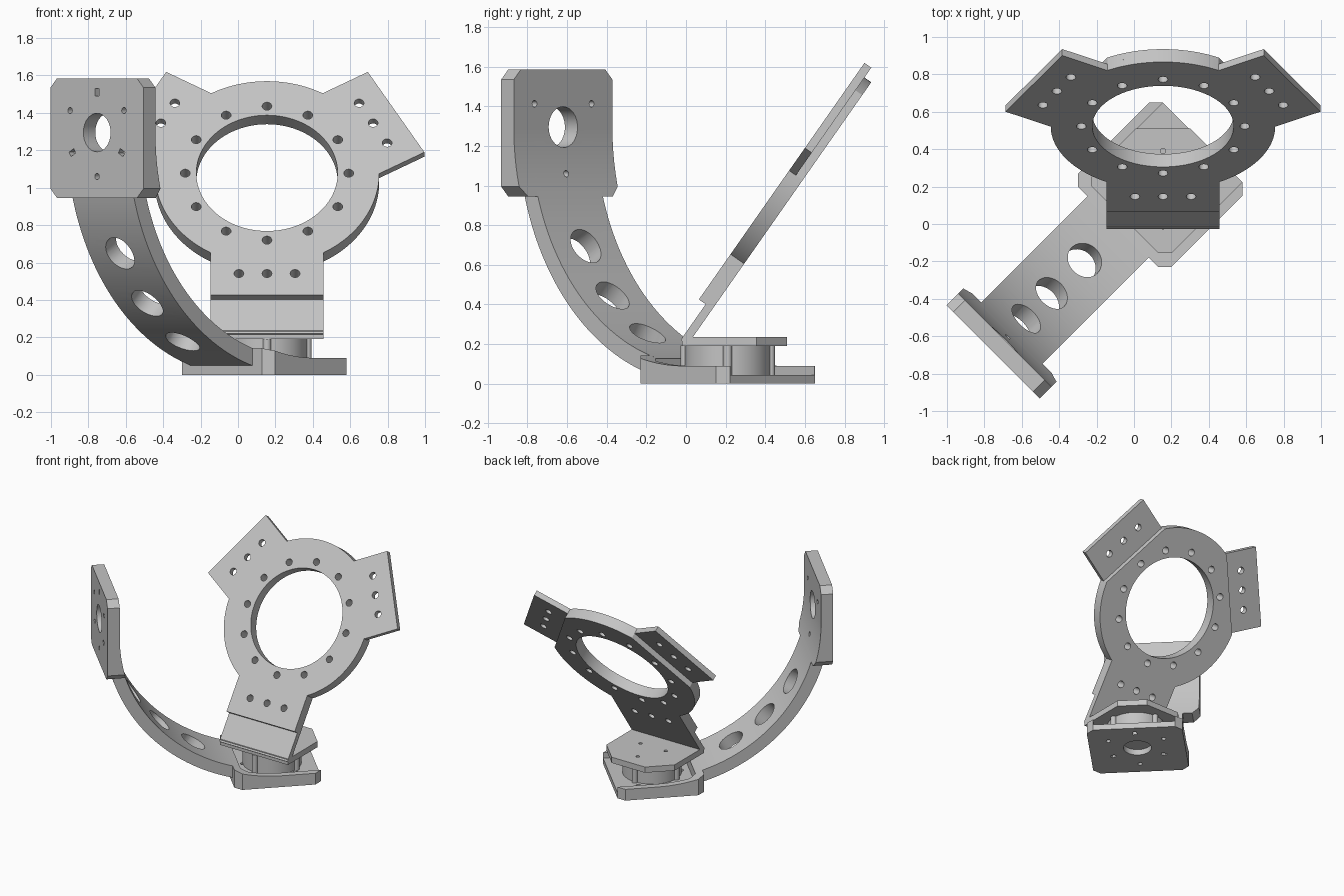
import bpy, bmesh
from math import sin, cos, pi, radians, sqrt, asin
from mathutils import Matrix, Vector

cube = bpy.data.objects.get("Cube")
if cube:
    bpy.data.objects.remove(cube, do_unlink=True)

grey = bpy.data.materials.new("light_grey")
grey.use_nodes = True
grey.diffuse_color = (0.55, 0.55, 0.55, 1)
grey.node_tree.nodes["Principled BSDF"].inputs["Base Color"].default_value = grey.diffuse_color


def frame(x, y, origin):
    """Matrix whose local x and y run along the given directions."""
    x, y = Vector(x).normalized(), Vector(y).normalized()
    m = Matrix((x, y, x.cross(y))).transposed().to_4x4()
    m.translation = origin
    return m


def prism(name, shapes, matrix):
    """Extrude each (outline, low, high) along the local z of the frame."""
    bm = bmesh.new()
    for pts, low, high in shapes:
        bottom = [bm.verts.new((p[0], p[1], low)) for p in pts]
        top = [bm.verts.new((p[0], p[1], high)) for p in pts]
        bm.faces.new(bottom)
        bm.faces.new(top)
        for i in range(len(pts)):
            j = (i + 1) % len(pts)
            bm.faces.new((bottom[i], bottom[j], top[j], top[i]))
    bmesh.ops.recalc_face_normals(bm, faces=bm.faces)
    bm.transform(matrix)
    mesh = bpy.data.meshes.new(name)
    bm.to_mesh(mesh)
    bm.free()
    mesh.materials.append(grey)
    ob = bpy.data.objects.new(name, mesh)
    bpy.context.collection.objects.link(ob)
    return ob


def boolean(ob, cutter, operation="DIFFERENCE"):
    cutter.hide_render = True
    mod = ob.modifiers.new("cut", "BOOLEAN")
    mod.operation, mod.object, mod.solver = operation, cutter, "EXACT"
    bpy.context.view_layer.objects.active = ob
    bpy.ops.object.modifier_apply(modifier=mod.name)


def discard(*obs):
    for ob in obs:
        bpy.data.objects.remove(ob, do_unlink=True)


def arc(cx, cy, r, start, end, n):
    return [(cx + r * cos(start + (end - start) * i / n),
             cy + r * sin(start + (end - start) * i / n)) for i in range(n + 1)]


def circle(cx, cy, r, n=24):
    return arc(cx, cy, r, 0, 2 * pi, n)[:-1]


def chamfered(x0, x1, y0, y1, c):
    return [(x0 + c, y0), (x1 - c, y0), (x1, y0 + c), (x1, y1 - c),
            (x1 - c, y1), (x0 + c, y1), (x0, y1 - c), (x0, y0 + c)]


# ---- Curved arm with an end plate and a base plate, turned 45 degrees
CORNER = Vector((-0.754, -0.684, 0))
OUT, UP = Vector((1, 1, 0)).normalized(), Vector((0, 0, 1))
SIDE = UP.cross(OUT)
R_OUT, R_IN = 1.295, 1.205
NEAR, FAR, HALF = 0.945, 1.585, 0.352
section = frame(OUT, UP, CORNER)

arm = prism("curved_arm", [(arc(R_OUT, R_OUT, R_OUT, radians(195), radians(255), 32)
                            + arc(R_OUT, R_OUT, R_IN, radians(255), radians(195), 32),
                            -0.232, 0.232)], section)
for deg in (210, 225, 240):
    ray = OUT * cos(radians(deg)) + UP * sin(radians(deg))
    centre = CORNER + (OUT + UP) * R_OUT
    drill = prism("arm_drill", [(circle(0, 0, 0.097, 40), 1.0, 1.5)],
                  frame(SIDE, ray.cross(SIDE), centre))
    boolean(arm, drill)
    discard(drill)

# Plate section: flat outside, inside follows the arm and then runs straight
low = asin((R_OUT - NEAR) / R_IN)
plate_section = [(0, FAR), (0, NEAR)] + arc(R_OUT, R_OUT, R_IN, pi + low, pi, 12) + [(R_OUT - R_IN, FAR)]


def plate(name, along, thick):
    """A chamfered plate with a centre hole, three screw holes and three slots."""
    ob = prism(name, [(plate_section, -HALF, HALF)], frame(thick, along, CORNER))
    face = frame(SIDE, along, CORNER)
    sign = 1 if face.col[2].xyz.dot(thick) > 0 else -1
    blank = prism("blank", [(chamfered(-HALF, HALF, NEAR, FAR, 0.05), -0.5, 0.5)], face)
    boolean(ob, blank, "INTERSECT")
    holes = [(circle(0, R_OUT, 0.103, 40), -0.3, 0.3)]
    for k in range(3):
        a = radians(30 + 120 * k)
        holes.append((circle(0.235 * cos(a), R_OUT + 0.235 * sin(a), 0.017, 16), -0.3, 0.3))
        b = a + pi / 3
        slot = [(r * cos(b) - t * sin(b), R_OUT + r * sin(b) + t * cos(b))
                for r, t in ((0.195, -0.014), (0.235, -0.014), (0.235, 0.014), (0.195, 0.014))]
        holes.append((slot, *sorted((-0.1 * sign, 0.035 * sign))))
    drill = prism("plate_drill", holes, face)
    boolean(ob, drill)
    discard(blank, drill)
    return ob


end_plate = plate("end_plate", UP, OUT)
base_plate = plate("base_plate", OUT, UP)

# Pocket in the base, open at the back
pocket = prism("pocket", [(chamfered(1.0, 1.8, -0.3, 0.3, 0.05), 0.045, 0.4)],
               frame(OUT, SIDE, CORNER))
boolean(base_plate, pocket)
discard(pocket)

# ---- Motor between the base and the bracket
MX, MY = 0.155, 0.21
world = Matrix.Identity(4)
motor = prism("motor", [(circle(MX, MY, 0.215, 64), 0.045, 0.192)], world)
posts = prism("motor_posts", [(circle(MX + 0.217 * cos(k * pi / 2), MY + 0.217 * sin(k * pi / 2), 0.022, 20),
                               0.045, 0.192) for k in range(4)], world)

# ---- Bracket: flat foot with two cut corners
W = 0.3025
foot = prism("bracket_foot", [([(MX - W, -0.02), (MX + W, -0.02), (MX + W, 0.355), (MX + W - 0.155, 0.51),
                                (MX - W + 0.155, 0.51), (MX - W, 0.355)], 0.19, 0.236)], world)
drill = prism("foot_drill", [(circle(MX + 0.13 * cos(a), MY + 0.05 + 0.13 * sin(a), 0.014, 16), 0.1, 0.3)
                             for a in (pi / 2, pi * 7 / 6, pi * 11 / 6)], world)
boolean(foot, drill)
discard(drill)

# ---- Leaning ring in two layers
lean = radians(55)
ring_frame = frame((1, 0, 0), (0, cos(lean), sin(lean)), (MX, 0.522, 1.078))
R = 0.6
spread = asin(W / R)


def ring_outline(reach):
    """Circle with a square lobe, or a straight cut where reach is None, every 120 degrees."""
    pts = []
    for k, d in enumerate(reach):
        a = radians(30 + 120 * k)
        if d:
            for s in (-W, W):
                pts.append((d * cos(a) - s * sin(a), d * sin(a) + s * cos(a)))
        pts += arc(0, 0, R, a + spread, a + radians(120) - spread, 24)
    return pts


front_ring = prism("ring_front_layer", [(ring_outline((0.797, 0.797, 0.797)), -0.042, 0)], ring_frame)
rear_ring = prism("ring_rear_layer", [(ring_outline((None, None, 1.018)), -0.084, -0.042)], ring_frame)

holes = [(circle(0, 0, 0.378, 96), -0.3, 0.3)]
for k in range(12):
    a = k * pi / 6
    holes.append((circle(0.437 * cos(a), 0.437 * sin(a), 0.026, 20), -0.3, 0.3))
for k in range(3):
    a = radians(30 + 120 * k)
    for s in (-0.15, 0, 0.15):
        holes.append((circle(0.655 * cos(a) - s * sin(a), 0.655 * sin(a) + s * cos(a), 0.026, 20), -0.3, 0.3))
drill = prism("ring_drill", holes, ring_frame)
boolean(front_ring, drill)
boolean(rear_ring, drill)
discard(drill)

# ---- Smooth the round walls, keep the edges sharp
for ob in bpy.context.view_layer.objects:
    ob.select_set(False)
for ob in (arm, end_plate, base_plate, motor, posts, foot, front_ring, rear_ring):
    ob.select_set(True)
bpy.context.view_layer.objects.active = arm
bpy.ops.object.shade_smooth_by_angle(angle=radians(30))
